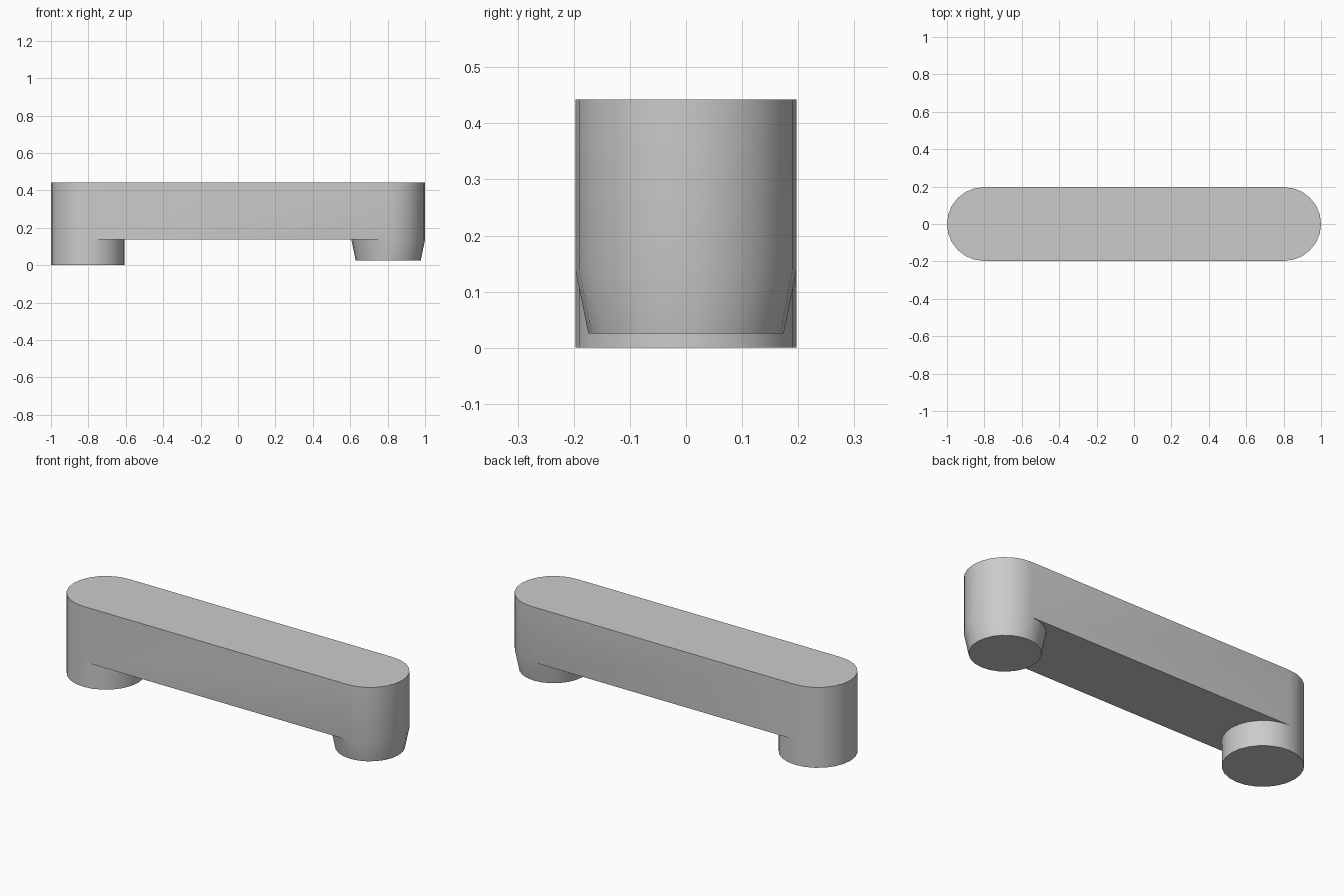
import bpy, bmesh, math

cube = bpy.data.objects.get("Cube")
if cube:
    bpy.data.objects.remove(cube, do_unlink=True)

R, CX, SEG = 0.197, 0.803, 24
TOP, UNDER = 0.442, 0.138
HALF = SEG // 2

grey = bpy.data.materials.new("plain grey")
grey.use_nodes = True
colour = (0.6, 0.6, 0.6, 1)
grey.diffuse_color = colour
grey.node_tree.nodes["Principled BSDF"].inputs["Base Color"].default_value = colour

bm = bmesh.new()


def ring(side, radius, z, count=SEG):
    """Points round one end, counter-clockwise; the outer half comes first."""
    start = -side * math.pi / 2
    return [bm.verts.new((side * CX + radius * math.cos(start + 2 * math.pi * i / SEG),
                          radius * math.sin(start + 2 * math.pi * i / SEG), z))
            for i in range(count)]


def walls(lower, upper, count):
    for i in range(count):
        j = (i + 1) % len(lower)
        bm.faces.new((lower[i], lower[j], upper[j], upper[i]))


# Rounded ends, each running down into a foot: straight on the right, tapered on the left
ends = {}
for side, foot_radius, foot_z in ((1, 0.174, 0.025), (-1, R, 0.0)):
    top = ring(side, R, TOP, HALF + 1)
    mid = ring(side, R, UNDER)
    foot = ring(side, foot_radius, foot_z)
    walls(mid, top, HALF)
    walls(foot, mid, SEG)
    bm.faces.new(foot[::-1])
    ends[side] = top, mid

# Straight bar between the ends: top, two long sides and underside
for side in (1, -1):
    top, mid = ends[side]
    other_top, other_mid = ends[-side]
    bm.faces.new((mid[HALF], other_mid[0], other_top[0], top[HALF]))
bm.faces.new(ends[1][0] + ends[-1][0])
inner = [ends[s][1][HALF:] + [ends[s][1][0]] for s in (1, -1)]
bm.faces.new(inner[0] + inner[1])
bmesh.ops.recalc_face_normals(bm, faces=bm.faces)

mesh = bpy.data.meshes.new("handle_bar")
bm.to_mesh(mesh)
bm.free()
mesh.materials.append(grey)
bar = bpy.data.objects.new("handle_bar", mesh)
bpy.context.collection.objects.link(bar)
bpy.ops.object.select_all(action="DESELECT")
bar.select_set(True)
bpy.context.view_layer.objects.active = bar
bpy.ops.object.shade_smooth_by_angle(angle=math.radians(30))
